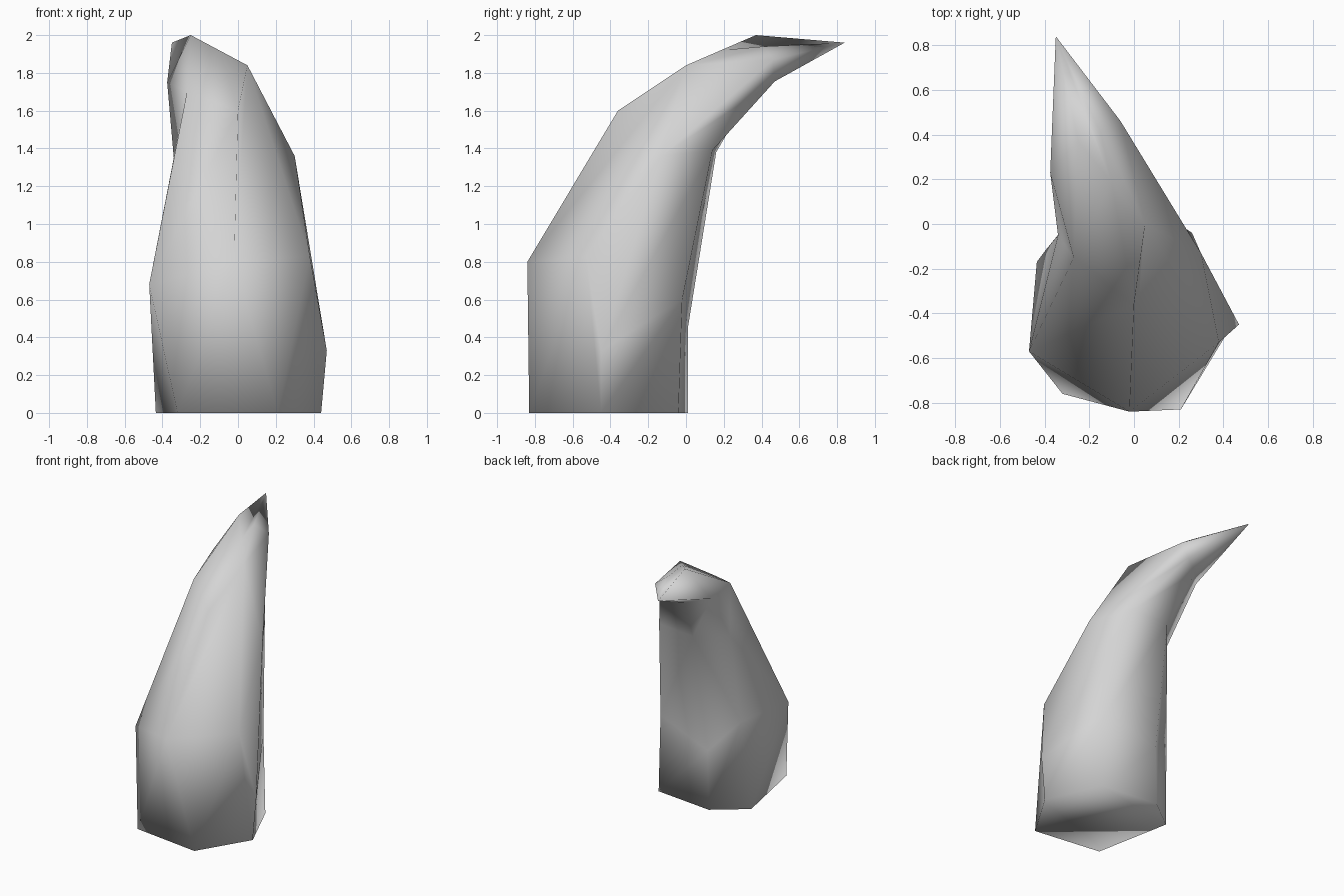
import bpy
import bmesh

cube = bpy.data.objects.get("Cube")
if cube:
    bpy.data.objects.remove(cube, do_unlink=True)

# Seven-sided cross-sections, each running round from the back right corner.
# The foot has one corner fewer, so its left corner is repeated and welded.
foot = [(-.435, -.17, 0), (-.32, -.76, 0), (.21, -.83, 0), (.44, -.45, 0),
        (.44, -.45, 0), (.26, -.04, 0), (-.2, .01, 0)]
belly = [(-.39, -.11, .68), (-.47, -.57, .68), (-.02, -.84, .8), (.38, -.53, .83),
         (.47, -.45, .33), (.23, -.02, .6), (-.19, .01, .45)]
shoulder = [(-.34, -.05, 1.35), (-.27, -.15, 1.7), (0, -.36, 1.6), (.05, 0, 1.84),
            (.3, -.13, 1.36), (.13, .14, 1.39), (-.17, .16, 1.38)]
neck = [(-.375, .23, 1.75), (-.25, .37, 2), (-.1, .185, 1.92), (-.15, .41, 1.94),
        (-.06, .46, 1.87), (-.105, .47, 1.755), (-.25, .37, 1.74)]
tip = (-.35, .84, 1.96)

bm = bmesh.new()
loops = [[bm.verts.new(point) for point in points]
         for points in (foot, belly, shoulder, neck)]
tip_vert = bm.verts.new(tip)
sides = len(foot)

# Panels, by level and side, that fold the other way: the right-hand hollow,
# the back of the shoulder and the crest
folded_back = {(1, 0), (2, 0), (1, 6), (2, 2)}


def add_panel(a, b, c, d):
    """Four-cornered panel folded along the line from a to c."""
    bm.faces.new((a, b, c))
    bm.faces.new((a, c, d))


# Skin the rings
for level, (lower, upper) in enumerate(zip(loops, loops[1:])):
    for i in range(sides):
        j = (i + 1) % sides
        if (level, i) in folded_back:
            add_panel(lower[j], upper[j], upper[i], lower[i])
        else:
            add_panel(lower[i], lower[j], upper[j], upper[i])

# Draw the neck to a point and close the foot
for i in range(sides):
    bm.faces.new((loops[-1][i], loops[-1][(i + 1) % sides], tip_vert))
bm.faces.new(loops[0][::-1])
bmesh.ops.remove_doubles(bm, verts=bm.verts, dist=.001)
bmesh.ops.recalc_face_normals(bm, faces=bm.faces)
for face in bm.faces:
    face.smooth = True

mesh = bpy.data.meshes.new("curved_horn")
bm.to_mesh(mesh)
bm.free()
horn = bpy.data.objects.new("curved_horn", mesh)
bpy.context.collection.objects.link(horn)

# Plain light grey
grey = bpy.data.materials.new("light_grey")
grey.use_nodes = True
colour = (.66, .66, .66, 1)
grey.diffuse_color = colour
grey.node_tree.nodes["Principled BSDF"].inputs["Base Color"].default_value = colour
mesh.materials.append(grey)
